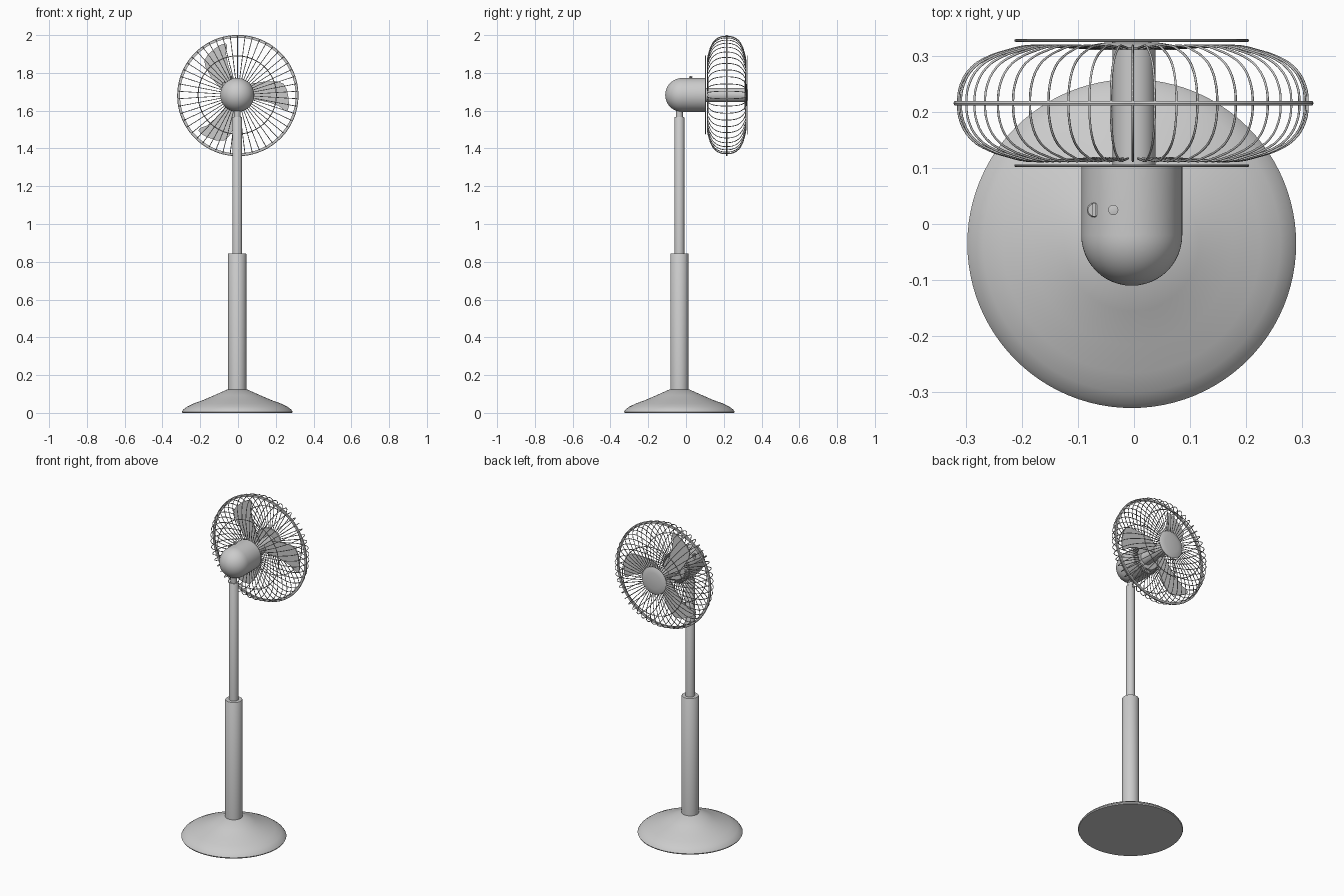
import bpy, bmesh, math
from mathutils import Matrix, Vector

if "Cube" in bpy.data.objects:
    bpy.data.objects.remove(bpy.data.objects["Cube"])

CX, PY, CZ = -0.004, -0.035, 1.683     # column x, column y, fan axis height
RING_Y = 0.215


def finish(name, bm, angle=35):
    bmesh.ops.recalc_face_normals(bm, faces=bm.faces)
    me = bpy.data.meshes.new(name)
    bm.to_mesh(me)
    bm.free()
    ob = bpy.data.objects.new(name, me)
    bpy.context.collection.objects.link(ob)
    bpy.ops.object.select_all(action='DESELECT')
    ob.select_set(True)
    bpy.context.view_layer.objects.active = ob
    bpy.ops.object.shade_smooth_by_angle(angle=math.radians(angle))
    return ob


def lathe(name, profile, loc, along_y=False, steps=64, closed=False):
    """Revolve (radius, height) points about z, or about y."""
    bm = bmesh.new()
    vs = [bm.verts.new((r, 0, h)) for r, h in profile]
    es = [bm.edges.new(p) for p in zip(vs, vs[1:] + (vs[:1] if closed else []))]
    bmesh.ops.spin(bm, geom=vs + es, axis=(0, 0, 1), cent=(0, 0, 0),
                   angle=2 * math.pi, steps=steps)
    bmesh.ops.remove_doubles(bm, verts=bm.verts, dist=1e-5)
    if along_y:
        bm.transform(Matrix.Rotation(-math.pi / 2, 4, 'X'))
    bm.transform(Matrix.Translation(loc))
    return finish(name, bm)


def hoop(name, radius, y, thick):
    circle = [(radius + thick * math.cos(a * math.pi / 4),
               thick * math.sin(a * math.pi / 4)) for a in range(8)]
    lathe(name, circle, (CX, y, CZ), True, 96, True)


# Stand
lathe("base", [(0, 0), (.29, 0), (.293, .006), (.285, .018), (.265, .033), (.23, .05),
               (.18, .068), (.12, .094), (.05, .125), (0, .125)], (CX, PY, 0), steps=96)
lathe("lower_pole", [(0, .11), (.048, .11), (.048, .842), (.046, .845), (0, .845)], (CX, PY, 0))
lathe("upper_pole", [(0, .8), (.026, .8), (.026, 1.563), (.024, 1.566), (0, 1.566)], (CX, PY, 0))
lathe("neck", [(0, 1.55), (.018, 1.55), (.018, 1.63), (0, 1.63)], (CX, PY, 0))

# Motor housing with domed rear
R = .09
dome = [(R * math.sin(t * math.pi / 24), -.02 - R * math.cos(t * math.pi / 24)) for t in range(13)]
lathe("motor_housing", dome + [(R, .103), (.087, .106), (0, .106)], (CX, 0, CZ), True)
lathe("hub_shaft", [(0, .1), (.038, .1), (.038, .318), (0, .318)], (0, 0, CZ), True)

# Controls on top of the housing
lathe("oscillation_button", [(0, 0), (.005, 0), (.005, .012), (.009, .013), (.009, .019), (0, .021)],
      (-.037, .025, CZ + .079), steps=24)
lathe("speed_knob", [(0, 0), (.013, 0), (.013, .018), (.011, .02), (0, .02)],
      (-.071, .025, CZ + .045), steps=24)
bm = bmesh.new()
bmesh.ops.create_cube(bm, size=1, matrix=Matrix.Translation((-.071, .025, CZ + .067))
                      @ Matrix.Diagonal((.006, .024, .008, 1)))
finish("knob_grip", bm)

# Three flat swept blades
outline = [(.025, .022), (.07, .06), (.15, .072), (.21, .072), (.245, .06), (.264, .025),
           (.272, -.02), (.274, -.06), (.266, -.085), (.25, -.083), (.22, -.058),
           (.17, -.04), (.1, -.025), (.025, -.02)]
bm = bmesh.new()
for k in range(3):
    rot = Matrix.Rotation(-k * 2 * math.pi / 3, 3, 'Y')
    layers = [[bm.verts.new(rot @ Vector((x, y, z)) + Vector((CX, RING_Y, CZ)))
               for x, z in outline] for y in (-.003, .003)]
    for layer in layers:
        bm.faces.new(layer)
    n = len(outline)
    for i in range(n):
        j = (i + 1) % n
        bm.faces.new((layers[0][i], layers[0][j], layers[1][j], layers[1][i]))
finish("blades", bm)

# Cage wires: one bent profile per side, repeated around the axis
half = [(.312, 0), (.307, .034), (.288, .064), (.258, .083), (.225, .094), (.19, .102),
        (.13, .101), (.07, .098)]
cu = bpy.data.curves.new("cage_wires", 'CURVE')
cu.dimensions = '3D'
cu.bevel_depth = .0021
cu.bevel_resolution = 1
cu.resolution_u = 3
path = [(r, -d) for r, d in reversed(half)] + half[1:]
WIRES = 50
for k in range(WIRES):
    a = math.pi / 2 + 2 * math.pi * k / WIRES
    sp = cu.splines.new('BEZIER')
    sp.bezier_points.add(len(path) - 1)
    for p, (r, d) in zip(sp.bezier_points, path):
        p.co = (CX / 2 + r * math.cos(a), RING_Y + d, CZ + r * math.sin(a))
        p.handle_left_type = p.handle_right_type = 'AUTO'
ob = bpy.data.objects.new("cage_wires", cu)
bpy.context.collection.objects.link(ob)

# Cage hoops and centre cap
lathe("cage_rim", [(.306, -.004), (.319, -.004), (.321, 0), (.319, .004), (.306, .004)],
      (-.001, RING_Y, CZ - .003), True, 96, True)
hoop("rear_hoop", .207, .104, .0024)
hoop("front_hoop", .207, .327, .0024)
lathe("front_cap", [(0, .31), (.08, .31), (.083, .315), (.075, .319), (.05, .323), (0, .326)],
      (CX, 0, CZ), True)
